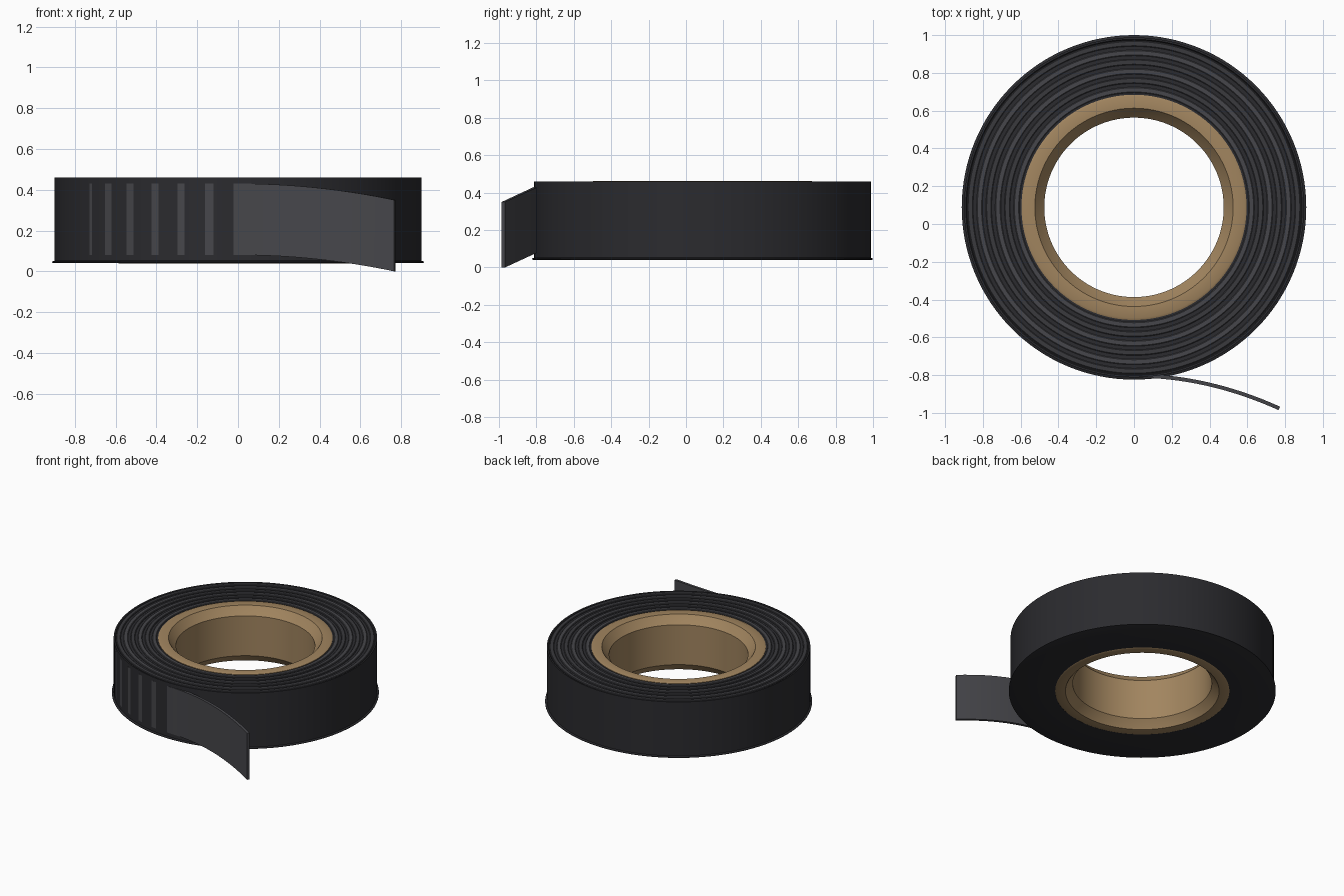
import bpy, bmesh, math

if "Cube" in bpy.data.objects:
    bpy.data.objects.remove(bpy.data.objects["Cube"])

CY = 0.088          # roll axis position in y
SEG = 128


def material(name, rgb):
    m = bpy.data.materials.new(name)
    m.diffuse_color = (*rgb, 1)
    m.use_nodes = True
    m.node_tree.nodes["Principled BSDF"].inputs["Base Color"].default_value = m.diffuse_color
    return m


black = material("black_tape", (0.024, 0.024, 0.028))
grey = material("grey_tape", (0.062, 0.062, 0.07))
mid = material("dark_grey_tape", (0.042, 0.042, 0.048))
card = material("cardboard", (0.36, 0.235, 0.115))


def finish(name, bm, mat):
    bmesh.ops.recalc_face_normals(bm, faces=bm.faces[:])
    me = bpy.data.meshes.new(name)
    bm.to_mesh(me)
    bm.free()
    ob = bpy.data.objects.new(name, me)
    bpy.context.collection.objects.link(ob)
    me.materials.append(mat)
    bpy.context.view_layer.objects.active = ob
    ob.select_set(True)
    bpy.ops.object.shade_smooth_by_angle(angle=math.radians(30))
    ob.select_set(False)
    return ob


def lathe(name, profile, mat):
    """Revolve a closed (radius, z) profile around the roll axis."""
    bm = bmesh.new()
    rows = []
    for i in range(SEG):
        a = 2 * math.pi * i / SEG
        rows.append([bm.verts.new((r * math.sin(a), CY - r * math.cos(a), z)) for r, z in profile])
    n = len(profile)
    for i in range(SEG):
        p, q = rows[i], rows[(i + 1) % SEG]
        for j in range(n):
            k = (j + 1) % n
            bm.faces.new((p[j], q[j], q[k], p[k]))
    return finish(name, bm, mat)


# wound tape body with a thin lip around the bottom edge
lathe("tape_roll", [(0.595, 0.043), (0.905, 0.04), (0.912, 0.043), (0.912, 0.047),
                    (0.9, 0.052), (0.9, 0.459), (0.89, 0.459), (0.885, 0.452),
                    (0.595, 0.452)], black)

# wound layers showing as raised rings on the top
for i in range(6):
    r = 0.607 + i * 0.049
    lathe(f"layer_ring_{i + 1}", [(r, 0.44), (r, 0.457), (r + 0.004, 0.46),
                                  (r + 0.026, 0.46), (r + 0.03, 0.457), (r + 0.03, 0.44)],
          mid if i % 2 else grey)

# cardboard core with chamfered mouths, symmetric top and bottom
half = [(0.475, 0.15), (0.52, 0.20), (0.525, 0.208), (0.585, 0.211), (0.596, 0.206)]
lathe("cardboard_core", [(r, 0.25 + h) for r, h in half] +
      [(r, 0.25 - h) for r, h in reversed(half)], card)

# loose tape end: hugs the roll, then peels away and droops
path = []
for k in range(6, 0, -1):
    a = math.radians(9 * k)
    path.append((-math.sin(a), -math.cos(a), None))
centre = [(0.9012 * x, CY + 0.9012 * y, 0.0, x, y) for x, y, _ in path]
for k in range(17):
    t = k / 16
    slope = -2 * 0.172 * t / 0.765
    ln = math.hypot(1, slope)
    centre.append((0.765 * t, CY - 0.9012 - 0.172 * t * t, -0.08 * t * t, slope / ln, -1 / ln))
bm = bmesh.new()
rows = []
for x, y, dz, nx, ny in centre:
    xi, yi = x - 0.02 * nx, y - 0.02 * ny
    rows.append([bm.verts.new(c) for c in ((x, y, 0.08 + dz), (x, y, 0.43 + dz),
                                           (xi, yi, 0.43 + dz), (xi, yi, 0.08 + dz))])
for p, q in zip(rows, rows[1:]):
    for j in range(4):
        bm.faces.new((p[j], q[j], q[(j + 1) % 4], p[(j + 1) % 4]))
bm.faces.new(rows[0])
bm.faces.new(rows[-1])
finish("loose_tape_end", bm, grey)
